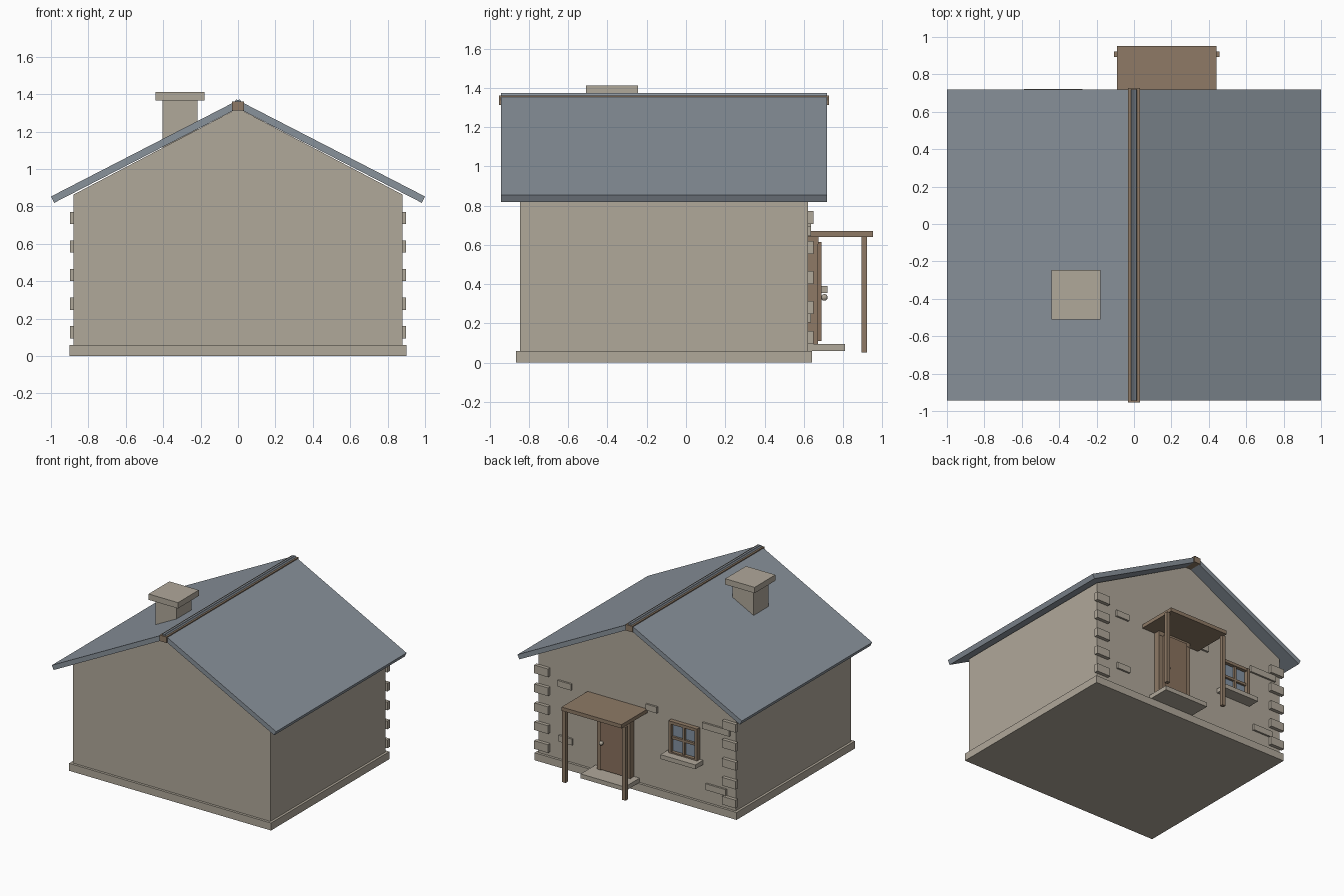
import bpy, bmesh, math
from mathutils import Matrix

if "Cube" in bpy.data.objects:
    bpy.data.objects.remove(bpy.data.objects["Cube"])


def material(name, rgb):
    m = bpy.data.materials.new(name)
    lin = [(c / 255 / 12.92) if c < 11 else ((c / 255 + 0.055) / 1.055) ** 2.4 for c in rgb]
    m.diffuse_color = (*lin, 1)
    m.use_nodes = True
    m.node_tree.nodes["Principled BSDF"].inputs["Base Color"].default_value = m.diffuse_color
    return m


STONE = material("warm_stone", (176, 168, 154))
SLATE = material("blue_grey_slate", (137, 146, 155))
WOOD = material("brown_wood", (142, 122, 102))
DOOR = material("door_brown", (138, 114, 94))
GLASS = material("window_glass", (132, 147, 163))


def finish(name, bm, mat):
    bmesh.ops.recalc_face_normals(bm, faces=bm.faces)
    me = bpy.data.meshes.new(name)
    bm.to_mesh(me)
    bm.free()
    me.materials.append(mat)
    ob = bpy.data.objects.new(name, me)
    bpy.context.collection.objects.link(ob)
    return ob


def box(name, x, y, z, mat):
    """Box from (min, max) pairs on each axis."""
    bm = bmesh.new()
    centre = [(a + b) / 2 for a, b in (x, y, z)]
    size = [b - a for a, b in (x, y, z)]
    bmesh.ops.create_cube(bm, size=1, matrix=Matrix.Translation(centre) @ Matrix.Diagonal((*size, 1)))
    return finish(name, bm, mat)


def prism(name, profile, y0, y1, mat):
    """Extrude an x-z profile along y."""
    bm = bmesh.new()
    face = bm.faces.new([bm.verts.new((x, y0, z)) for x, z in profile])
    ext = bmesh.ops.extrude_face_region(bm, geom=[face])["geom"]
    bmesh.ops.translate(bm, vec=(0, y1 - y0, 0), verts=[v for v in ext if isinstance(v, bmesh.types.BMVert)])
    return finish(name, bm, mat)


BACK = 0.622  # plane of the entrance wall

# House body and plinth
box("plinth", (-0.90, 0.90), (-0.865, 0.642), (0, 0.06), STONE)
prism("walls", [(-0.88, 0.05), (0.88, 0.05), (0.88, 0.863), (0, 1.325), (-0.88, 0.863)], -0.845, BACK, STONE)

# Two roof slabs that cross slightly at the ridge
ang = math.atan(0.515)
c, s, t = math.cos(ang), math.sin(ang), 0.038
for side, label in ((-1, "left"), (1, "right")):
    top, eave = (-0.01, 1.373), (1.0, 0.853)
    pts = [top, eave, (eave[0] - t * s, eave[1] - t * c), (top[0] - t * s, top[1] - t * c)]
    prism(label + "_roof_slab", [(side * x, z) for x, z in pts], -0.943, 0.718, SLATE)
box("ridge_beam", (-0.031, 0.031), (-0.954, 0.728), (1.312, 1.36), WOOD)

# Chimney
box("chimney_shaft", (-0.403, -0.216), (-0.472, -0.285), (1.05, 1.37), STONE)
box("chimney_cap", (-0.44, -0.178), (-0.51, -0.245), (1.365, 1.412), STONE)

# Corner stones up both edges of the entrance wall
for side in (-1, 1):
    for i in range(5):
        z = 0.128 + i * 0.1525
        box("corner_stone", tuple(sorted((side * 0.775, side * 0.898))), (BACK - 0.002, 0.65),
            (z - 0.033, z + 0.033), STONE)

# Loose raised stones on the entrance wall: x, z, width
for x, z, w in ((0.64, 0.67, 0.12), (0.63, 0.23, 0.12), (-0.135, 0.69, 0.10), (-0.71, 0.675, 0.24), (-0.71, 0.19, 0.18)):
    box("wall_stone", (x - w / 2, x + w / 2), (BACK - 0.01, 0.637), (z - 0.025, z + 0.025), STONE)

# Window: glass, frame, glazing bars and sill
WX, WZ, HW, HH = -0.432, 0.512, 0.128, 0.135
box("window_glass", (WX - HW, WX + HW), (BACK - 0.01, BACK + 0.009), (WZ - HH, WZ + HH), GLASS)
for side in (-1, 1):
    x, z = WX + side * (HW - 0.012), WZ + side * (HH - 0.012)
    box("window_frame_upright", (x - 0.012, x + 0.012), (BACK - 0.01, 0.66), (WZ - HH, WZ + HH), WOOD)
    box("window_frame_rail", (WX - HW, WX + HW), (BACK - 0.01, 0.658), (z - 0.012, z + 0.012), WOOD)
box("window_bar_upright", (WX - 0.01, WX + 0.01), (BACK - 0.01, 0.65), (WZ - HH, WZ + HH), WOOD)
box("window_bar_cross", (WX - HW, WX + HW), (BACK - 0.01, 0.648), (WZ - 0.01, WZ + 0.01), WOOD)
box("window_sill", (WX - 0.156, WX + 0.156), (BACK - 0.01, 0.721), (0.355, 0.39), STONE)

# Door with frame, knob and step
DX = 0.175
box("door", (DX - 0.108, DX + 0.108), (BACK - 0.01, 0.69), (0.11, 0.615), DOOR)
for side in (-1, 1):
    x = DX + side * 0.128
    box("door_jamb", (x - 0.02, x + 0.02), (BACK - 0.01, 0.672), (0.095, 0.64), WOOD)
box("door_lintel", (DX - 0.148, DX + 0.148), (BACK - 0.01, 0.674), (0.605, 0.642), WOOD)
bm = bmesh.new()
bmesh.ops.create_uvsphere(bm, u_segments=12, v_segments=8, radius=0.017,
                          matrix=Matrix.Translation((0.262, 0.705, 0.332)))
finish("door_knob", bm, STONE)
box("door_step", (DX - 0.197, DX + 0.197), (BACK - 0.01, 0.81), (0.06, 0.095), STONE)

# Porch canopy on two posts
box("porch_canopy", (DX - 0.267, DX + 0.267), (BACK - 0.01, 0.953), (0.64, 0.67), WOOD)
for side in (-1, 1):
    x = DX + side * 0.267
    box("porch_post", (x - 0.015, x + 0.015), (0.893, 0.923), (0.05, 0.642), WOOD)
